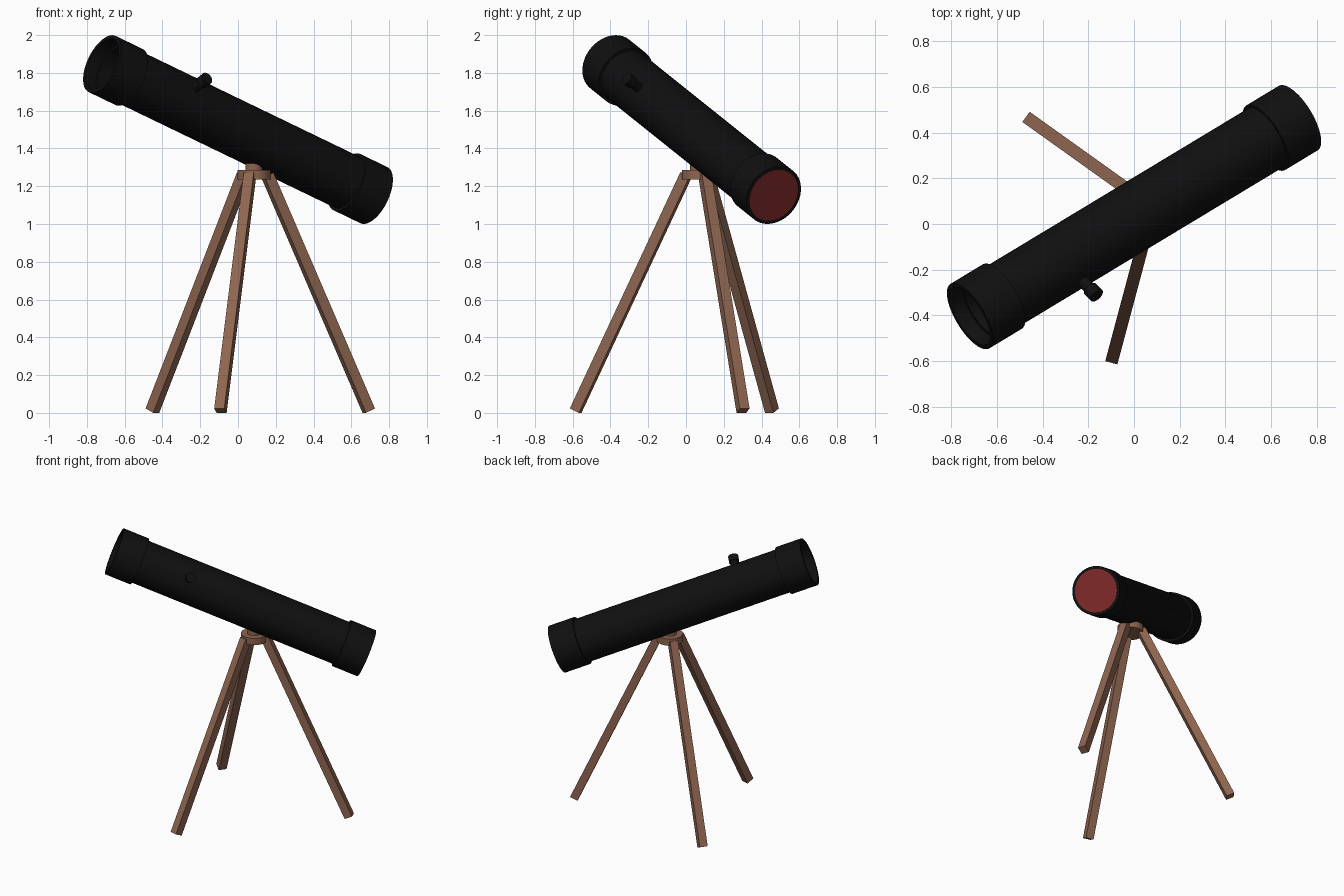
import bpy, bmesh, math
from mathutils import Vector, Matrix

if "Cube" in bpy.data.objects:
    bpy.data.objects.remove(bpy.data.objects["Cube"])


def material(name, rgb):
    m = bpy.data.materials.new(name)
    m.diffuse_color = (*rgb, 1)
    m.use_nodes = True
    m.node_tree.nodes["Principled BSDF"].inputs["Base Color"].default_value = m.diffuse_color
    return m


BLACK = material("matte black", (0.005, 0.005, 0.005))
WOOD = material("brown wood", (0.27, 0.13, 0.08))
RED = material("dark red glass", (0.2, 0.02, 0.02))


def finish(bm, name, mat, matrix, smooth=True):
    bmesh.ops.recalc_face_normals(bm, faces=bm.faces)
    me = bpy.data.meshes.new(name)
    bm.to_mesh(me)
    bm.free()
    me.transform(matrix)
    me.materials.append(mat)
    ob = bpy.data.objects.new(name, me)
    bpy.context.collection.objects.link(ob)
    if smooth:
        bpy.ops.object.select_all(action='DESELECT')
        ob.select_set(True)
        bpy.context.view_layer.objects.active = ob
        bpy.ops.object.shade_smooth_by_angle(angle=math.radians(35))
    return ob


def lathe(name, profile, mat, matrix, sides=48):
    """Revolve a closed (radius, height) profile about local z."""
    bm = bmesh.new()
    vs = [bm.verts.new((r, 0, h)) for r, h in profile]
    edges = [bm.edges.new((vs[i], vs[(i + 1) % len(vs)])) for i in range(len(vs))]
    bmesh.ops.spin(bm, geom=vs + edges, cent=(0, 0, 0), axis=(0, 0, 1),
                   angle=math.tau, steps=sides)
    bmesh.ops.remove_doubles(bm, verts=bm.verts, dist=1e-5)
    return finish(bm, name, mat, matrix)


def cylinder(name, radius, z0, z1, mat, matrix, sides=32):
    bm = bmesh.new()
    bmesh.ops.create_cone(bm, cap_ends=True, segments=sides, radius1=radius,
                          radius2=radius, depth=z1 - z0,
                          matrix=Matrix.Translation((0, 0, (z0 + z1) / 2)))
    return finish(bm, name, mat, matrix)


# Telescope frame: local z runs from the raised open end to the low red end
axis = Vector((1.4386, 0.8676, -0.6944))
half = axis.length / 2
axis.normalize()
centre = Vector((0, 0.03, 1.5))
frame = Matrix.Translation(centre) @ axis.to_track_quat('Z', 'Y').to_matrix().to_4x4()

R, r, cap = 0.165, 0.150, 0.18
lathe("main_tube", [(r, -half + 0.07), (r, half - 0.01),
                    (0.13, half - 0.01), (0.13, -half + 0.07)], BLACK, frame)
for name, s in (("open_end_collar", -1), ("lens_end_collar", 1)):
    lathe(name, [(R, s * half), (R, s * (half - cap)),
                 (0.144, s * (half - cap)), (0.144, s * half)], BLACK, frame)
cylinder("red_lens", 0.146, half - 0.012, half + 0.001, RED, frame, 48)

# Small finder knob standing out from the tube
out = Vector((0.62, -0.62, 0.48))
out = (out - axis * out.dot(axis)).normalized()
knob = (Matrix.Translation(centre - axis * 0.397)
        @ out.to_track_quat('Z', 'Y').to_matrix().to_4x4())
cylinder("knob_stem", 0.026, 0.135, 0.205, BLACK, knob)
cylinder("knob_head", 0.034, 0.2, 0.247, BLACK, knob)

# Tripod hub and the post under the tube
hub = Vector((0.085, 0.065, 0))
cylinder("tripod_hub", 0.087, 1.235, 1.285, WOOD, Matrix.Translation(hub))
cylinder("hub_post", 0.045, 1.28, 1.36, WOOD, Matrix.Translation(hub))

# Square legs, each with one side facing outward
W = 0.055
legs = {"left_leg": ((-0.453, 0.455, 0.012), (0.03, 0.11, 1.26)),
        "front_leg": ((-0.093, -0.584, 0.012), (0.063, 0.0, 1.26)),
        "right_leg": ((0.692, 0.302, 0.012), (0.155, 0.1, 1.26))}
for name, (foot, top) in legs.items():
    foot, top = Vector(foot), Vector(top)
    z = (top - foot).normalized()
    side = z.cross(Vector((0, 0, 1))).normalized()
    rot = Matrix((side, z.cross(side), z)).transposed().to_4x4()
    bm = bmesh.new()
    bmesh.ops.create_cube(bm, size=1, matrix=Matrix.Diagonal((W, W, (top - foot).length, 1)))
    finish(bm, name, WOOD, Matrix.Translation((foot + top) / 2) @ rot, smooth=False)
